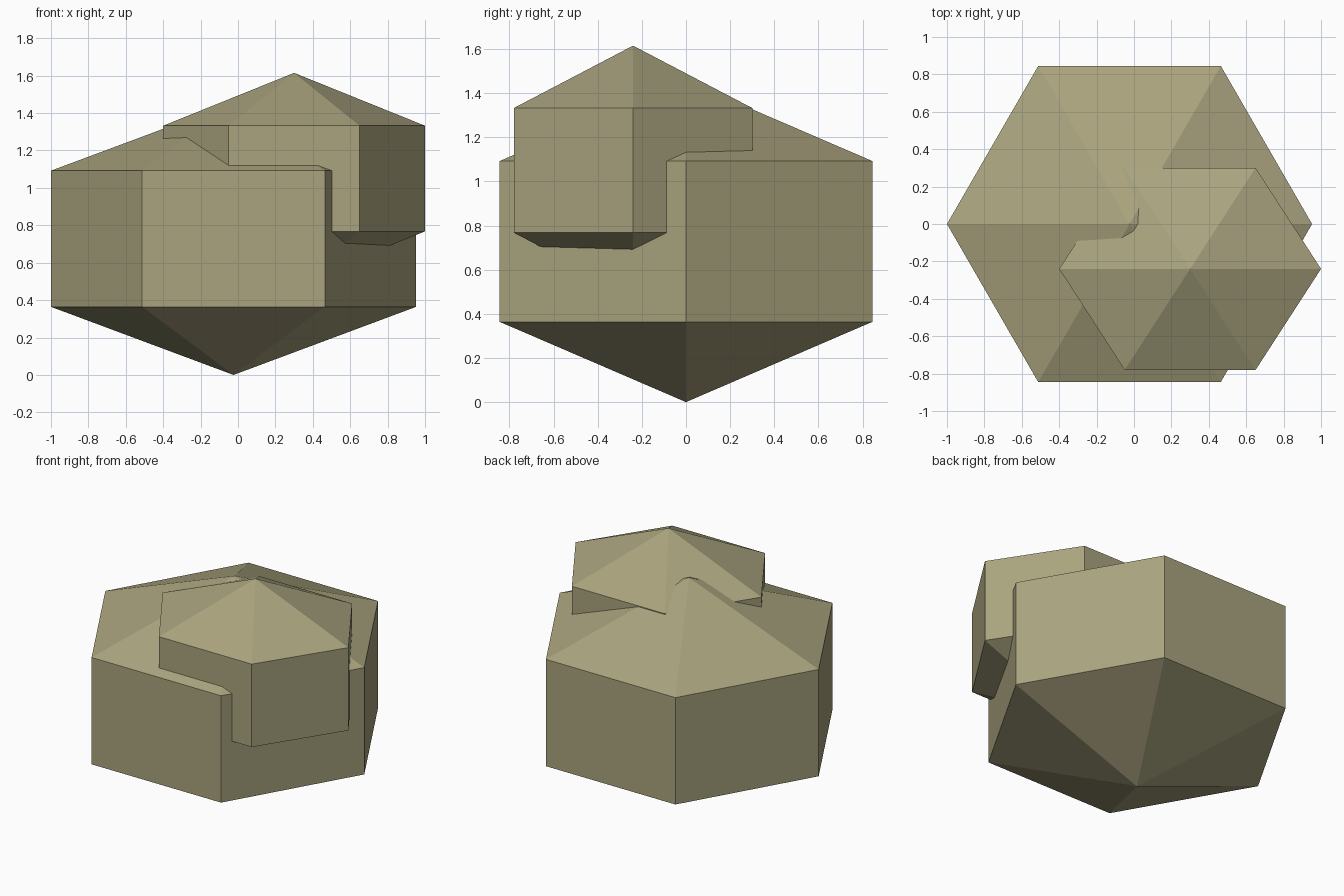
import bpy, bmesh, math

if "Cube" in bpy.data.objects:
    bpy.data.objects.remove(bpy.data.objects["Cube"])

# One flat khaki colour
khaki = bpy.data.materials.new("khaki stone")
khaki.diffuse_color = (0.40, 0.37, 0.21, 1)
khaki.use_nodes = True
khaki.node_tree.nodes["Principled BSDF"].inputs["Base Color"].default_value = khaki.diffuse_color


def boulder(name, centre, radius_x, radius_y, height):
    """Six-sided, three-ring ball: two hexagon rings between two poles."""
    bm = bmesh.new()
    rings = [[bm.verts.new((math.cos(i * math.pi / 3), math.sin(i * math.pi / 3), z))
              for i in range(6)] for z in (-0.25, 0.25)]
    low, high = rings
    bottom, top = bm.verts.new((0, 0, -0.5)), bm.verts.new((0, 0, 0.5))
    for i in range(6):
        j = (i + 1) % 6
        bm.faces.new((low[i], low[j], high[j], high[i]))
        bm.faces.new((high[i], high[j], top))
        bm.faces.new((low[j], low[i], bottom))
    bmesh.ops.scale(bm, vec=(radius_x, radius_y, height), verts=bm.verts)
    mesh = bpy.data.meshes.new(name)
    bm.to_mesh(mesh)
    bm.free()
    mesh.materials.append(khaki)
    obj = bpy.data.objects.new(name, mesh)
    obj.location = centre
    bpy.context.collection.objects.link(obj)
    return obj


# Large lower rock and the smaller rock sunk into its front right
boulder("large_rock", (-0.024, 0, 0.728), 0.976, 0.976, 1.456)
boulder("small_rock", (0.30, -0.24, 1.05), 0.70, 0.624, 1.13)
